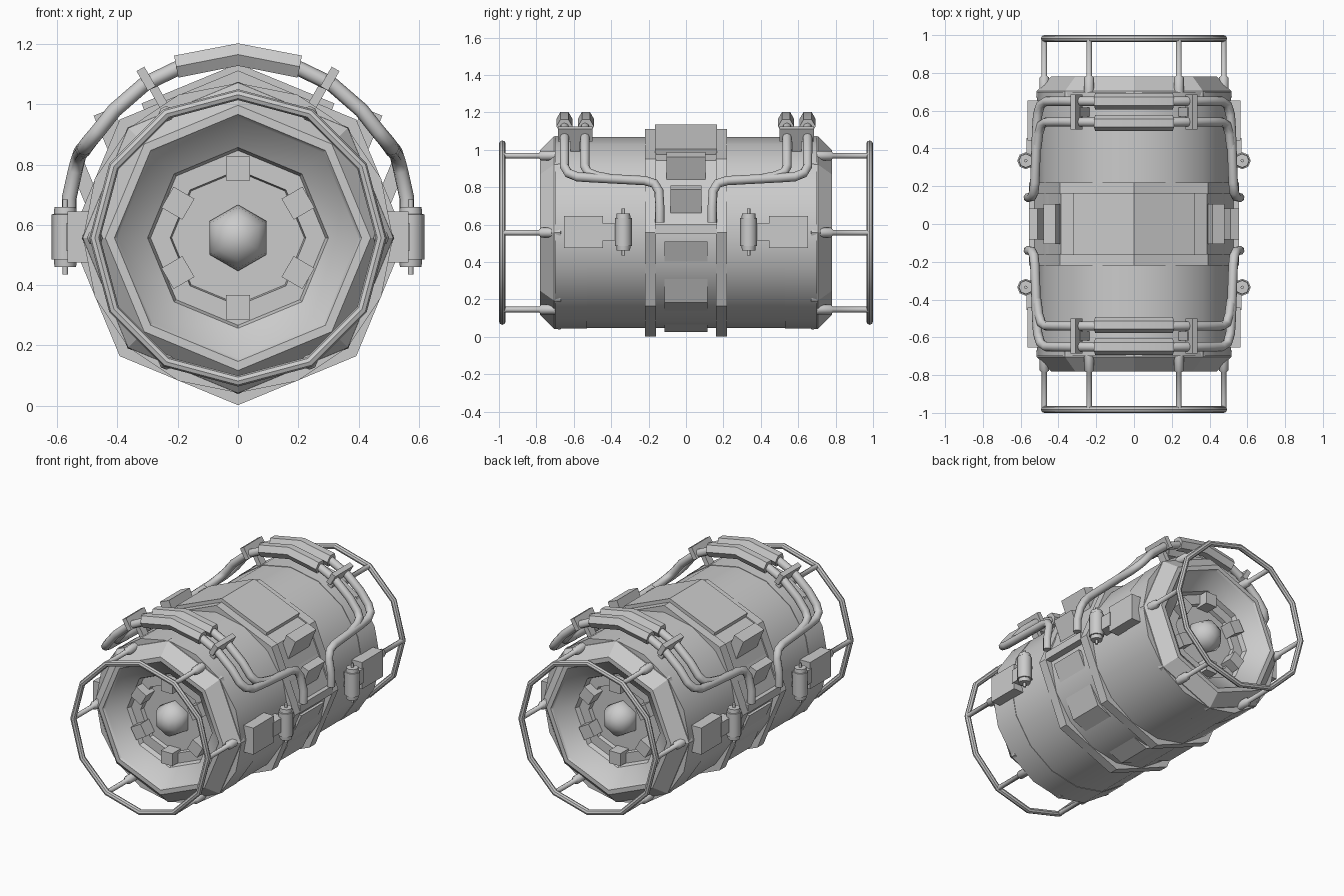
import bpy, bmesh
from math import sin, cos, pi, radians
from mathutils import Vector, Matrix

if "Cube" in bpy.data.objects:
    bpy.data.objects.remove(bpy.data.objects["Cube"])

CZ = 0.557  # height of the drum axis, which runs along y


def finish(name, bm, mirror="", angle=32):
    """Clean the mesh, make the object, and mirror it across the given world axes."""
    bmesh.ops.remove_doubles(bm, verts=bm.verts, dist=1e-5)
    bmesh.ops.recalc_face_normals(bm, faces=bm.faces)
    me = bpy.data.meshes.new(name)
    bm.to_mesh(me)
    bm.free()
    me.shade_smooth()
    me.set_sharp_from_angle(angle=radians(angle))
    ob = bpy.data.objects.new(name, me)
    bpy.context.collection.objects.link(ob)
    if mirror:
        m = ob.modifiers.new("Mirror", "MIRROR")
        m.use_axis = ("x" in mirror, "y" in mirror, False)
        m.use_mirror_merge = False
    return ob


def polar(r, deg, y):
    a = radians(deg)
    return Vector((r * cos(a), y, CZ + r * sin(a)))


def lathe(name, profile, n=8, a0=0, a1=360, mirror="", angle=32):
    """Turn a closed (radius, y) profile around the drum axis."""
    bm = bmesh.new()
    full = a1 - a0 == 360
    rows = [[bm.verts.new(polar(r, a0 + (a1 - a0) * i / n, y)) for r, y in profile]
            for i in range(n if full else n + 1)]
    k = len(profile)
    for i in range(n):
        A, B = rows[i], rows[(i + 1) % len(rows)]
        for j in range(k):
            if profile[j][0] == 0 and profile[(j + 1) % k][0] == 0:
                continue
            bm.faces.new((A[j], A[(j + 1) % k], B[(j + 1) % k], B[j]))
    if not full:
        bm.faces.new(rows[0])
        bm.faces.new(rows[-1][::-1])
    return finish(name, bm, mirror, angle)


def ring(name, r0, r1, y0, y1, **kw):
    return lathe(name, [(r0, y0), (r1, y0), (r1, y1), (r0, y1)], **kw)


def slab(name, pts, y0, y1, mirror=""):
    """Extrude an x-z outline along y."""
    bm = bmesh.new()
    f = bm.faces.new([bm.verts.new((x, y0, z)) for x, z in pts])
    e = bmesh.ops.extrude_face_region(bm, geom=[f])["geom"]
    bmesh.ops.translate(bm, verts=[v for v in e if isinstance(v, bmesh.types.BMVert)], vec=(0, y1 - y0, 0))
    return finish(name, bm, mirror)


def box(name, c, s, tilt=0, mirror=""):
    """Box with centre c and size s, tilted about y by degrees."""
    bm = bmesh.new()
    bmesh.ops.create_cube(bm, size=1, matrix=Matrix.Translation(c) @ Matrix.Rotation(radians(tilt), 4, "Y")
                          @ Matrix.Diagonal((*s, 1)))
    return finish(name, bm, mirror)


def tube(name, pts, r, sides=8, closed=False, mirror="", angle=50):
    """Sweep a round section along a path with mitred corners; r may be a list."""
    bm = bmesh.new()
    pts = [Vector(p) for p in pts]
    n = len(pts)
    rad = r if isinstance(r, list) else [r] * n
    rows, ref = [], None
    for i, p in enumerate(pts):
        d0 = (p - pts[i - 1]).normalized() if closed or i else None
        d1 = (pts[(i + 1) % n] - p).normalized() if closed or i < n - 1 else None
        d0, d1 = d0 or d1, d1 or d0
        t = (d0 + d1).normalized()
        if ref is None:
            ref = Vector((0, 1, 0)) if abs(t.y) < 0.8 else Vector((0, 0, 1))
        ref = (ref - t * ref.dot(t)).normalized()
        u, w = ref.copy(), t.cross(ref)
        rows.append([bm.verts.new(p + rad[i] * (u * cos(2 * pi * k / sides) + w * sin(2 * pi * k / sides)))
                     for k in range(sides)])
    for i in range(n if closed else n - 1):
        A, B = rows[i], rows[(i + 1) % n]
        for k in range(sides):
            bm.faces.new((A[k], A[(k + 1) % sides], B[(k + 1) % sides], B[k]))
    if not closed:
        bm.faces.new(rows[0][::-1])
        bm.faces.new(rows[-1])
    return finish(name, bm, mirror, angle)


# Main drum: round barrel with a slightly raised collar at each end
ring("barrel", 0.44, 0.511, -0.55, 0.55, n=16)
ring("barrel_collar", 0.44, 0.514, -0.70, -0.53, n=16, mirror="y")

# Octagonal end cap with chamfered rim and stepped recess
lathe("end_cap", [(0.45, -0.66), (0.518, -0.67), (0.515, -0.705), (0.44, -0.78), (0.41, -0.78), (0.40, -0.765),
                  (0.30, -0.69), (0.29, -0.66), (0.225, -0.66), (0.22, -0.635), (0, -0.635), (0, -0.60),
                  (0.42, -0.60)], mirror="y")

# Six blocks and a faceted dome inside each recess
for i in range(6):
    a = 90 + 60 * i
    box(f"recess_block_{i}", polar(0.23, a, -0.675), (0.08, 0.09, 0.08), -a, "y")
lathe("centre_dome", [(0.11 * sin(pi * k / 8), -0.65 - 0.11 * cos(pi * k / 8)) for k in range(9)],
      n=6, a0=30, a1=390, mirror="y", angle=75)

# Middle band: two octagonal ribs, filled upper half, cross bars and wrapped belly strip
ring("middle_rib", 0.45, 0.555, -0.22, -0.16, mirror="y")
ring("upper_band", 0.45, 0.546, -0.17, 0.17, n=4, a0=0, a1=180)
box("cross_bar", (0.525, 0, 0.577), (0.06, 0.33, 0.05), mirror="x")
slab("belly_strip", [(0.51, 0.51), (0.53, 0.51), (0.378, 0.182), (0, 0.025), (-0.378, 0.182), (-0.53, 0.51),
                     (-0.51, 0.51), (-0.35, 0.21), (0, 0.065), (0.35, 0.21)], -0.115, 0.115)

# Armour plates on top and upper sides
slab("top_plate", [(0, 1.135), (0.32, 1.003), (0.305, 0.965), (0, 1.09), (-0.305, 0.965), (-0.32, 1.003)],
     -0.165, 0.165)
box("shoulder_block", polar(0.535, 40, 0) + Vector((0.01, 0, 0.01)), (0.07, 0.21, 0.14), 22.5, "x")
box("shoulder_panel", polar(0.528, 19, 0) + Vector((0.005, 0, 0)), (0.05, 0.165, 0.15), 22.5, "x")

# Guard hoop in front of each end, with six stand-off rods
tube("guard_hoop", [polar(0.475, 30 * k, -0.982) for k in range(12)], 0.018, closed=True, mirror="y", angle=28)
for i in range(6):
    a = 60 * i
    tube(f"guard_rod_{i}", [polar(0.475, a, y) for y in (-0.985, -0.785, -0.775, -0.69)],
         [0.015, 0.015, 0.026, 0.026], mirror="y")

# Twin pipes arching over each end, then running inward along the side
arch = [(0, 1.16), (0.2, 1.12), (0.31, 1.067), (0.41, 0.98), (0.465, 0.91)]
tube("outer_pipe", [(x, -0.65, z) for x, z in arch] +
     [(0.495, -0.63, 0.875), (0.51, -0.58, 0.855), (0.515, -0.5, 0.85), (0.525, -0.22, 0.835),
      (0.53, -0.17, 0.82), (0.54, -0.145, 0.78), (0.56, -0.14, 0.69), (0.56, -0.14, 0.61)], 0.025, mirror="xy")
tube("inner_pipe", [(x, -0.54, z) for x, z in arch] +
     [(0.49, -0.525, 0.88), (0.505, -0.48, 0.86), (0.515, -0.4, 0.845)], 0.025, mirror="xy")
for y, side in ((-0.65, "outer"), (-0.535, "inner")):
    tube(f"{side}_grip_sleeve", [(-0.205, y, 1.125), (0, y, 1.165), (0.205, y, 1.125)], 0.043, 6, mirror="y",
         angle=30)

# Clamps holding the pipe pairs to the drum
box("pipe_clamp", (0.305, -0.593, 1.085), (0.03, 0.185, 0.075), 30, "xy")
box("clamp_leg", (0.26, -0.593, 1.02), (0.03, 0.05, 0.14), 30, "xy")

# Side boxes with connector and upright canister
box("side_box", (0.50, -0.548, 0.56), (0.13, 0.21, 0.17), mirror="xy")
box("canister_mount", (0.53, -0.40, 0.56), (0.08, 0.11, 0.09), mirror="xy")
can = [(0.435, 0.009), (0.46, 0.009), (0.461, 0.036), (0.485, 0.038), (0.486, 0.045), (0.635, 0.045),
       (0.636, 0.038), (0.659, 0.036), (0.66, 0.009), (0.685, 0.009)]
tube("canister", [(0.573, -0.335, z) for z, r in can], [r for z, r in can], mirror="xy")
